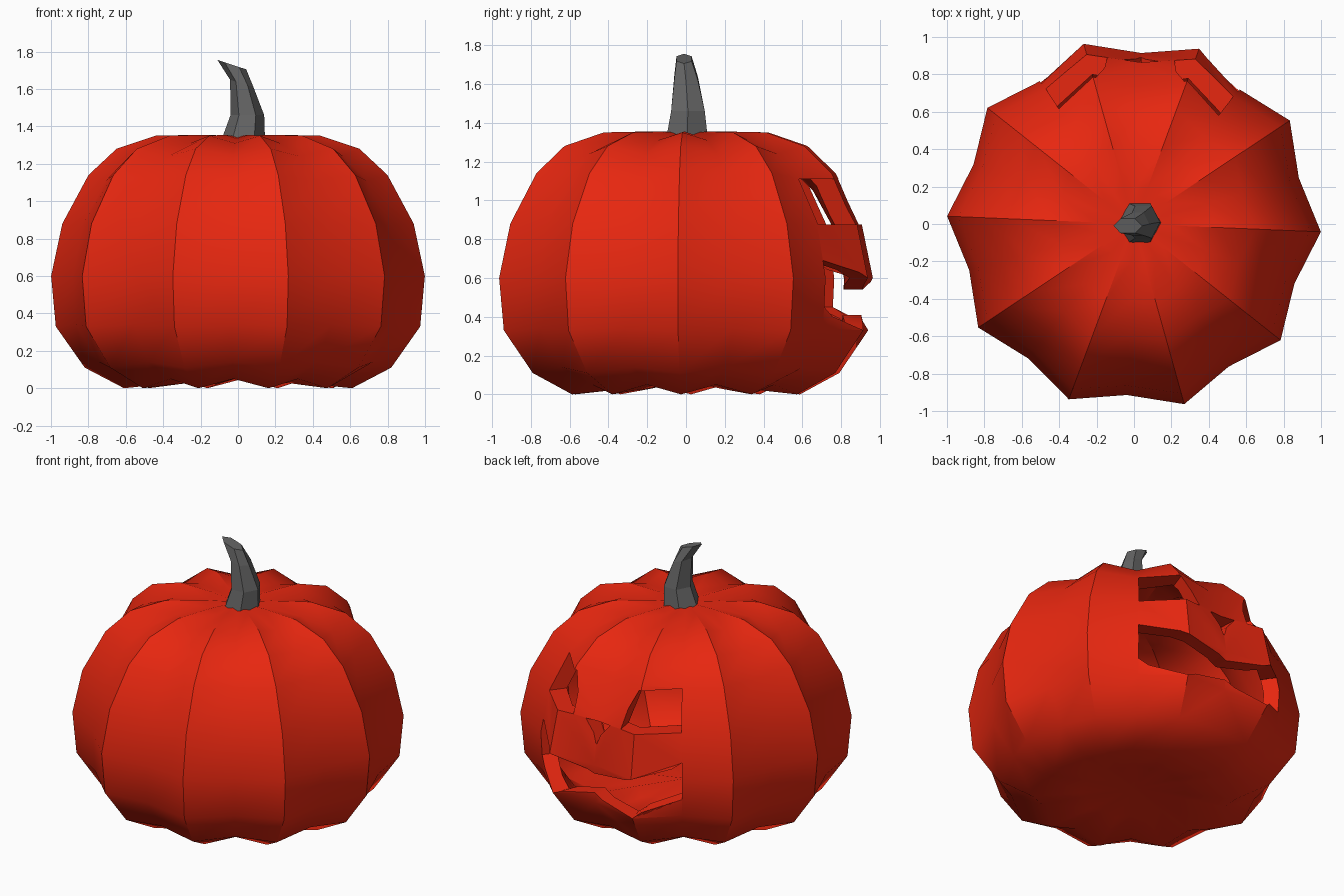
import bpy, bmesh
from math import sin, cos, radians, pi

cube = bpy.data.objects.get("Cube")
if cube:
    bpy.data.objects.remove(cube)

RIBS = 10
STEP = 360 / RIBS
RIDGE = -2.4            # azimuth of the first ridge
MID = RIDGE + 2.5 * STEP  # azimuth of the face centre


def material(name, color):
    mat = bpy.data.materials.new(name)
    mat.use_nodes = True
    mat.diffuse_color = color
    mat.node_tree.nodes["Principled BSDF"].inputs["Base Color"].default_value = color
    return mat


def make_object(name, bm, mat=None):
    bmesh.ops.recalc_face_normals(bm, faces=bm.faces)
    mesh = bpy.data.meshes.new(name)
    bm.to_mesh(mesh)
    bm.free()
    obj = bpy.data.objects.new(name, mesh)
    bpy.context.collection.objects.link(obj)
    if mat:
        mesh.materials.append(mat)
    return obj


def polar(r, az, z):
    return (r * cos(radians(az)), r * sin(radians(az)), z)


def bridge(bm, a, b):
    n = len(a)
    return [bm.faces.new((a[i], a[(i + 1) % n], b[(i + 1) % n], b[i])) for i in range(n)]


red = material("pumpkin red", (0.8, 0.02, 0.005, 1))
grey = material("stem grey", (0.13, 0.13, 0.13, 1))

# Ribbed shell: ridge and valley profiles as (radius, height), bottom to top
ridge = [(.32, .03), (.61, 0), (.82, .11), (.975, .33), (1, .6),
         (.94, .88), (.80, 1.14), (.65, 1.28), (.44, 1.35), (.2, 1.355)]
valley = [(.30, .06), (.58, .05), (.77, .14), (.90, .34), (.915, .6),
          (.865, .87), (.735, 1.11), (.60, 1.24), (.41, 1.31), (.19, 1.335)]
bm = bmesh.new()
rings = []
for out, dip in zip(ridge, valley):
    ring = []
    for i in range(2 * RIBS):
        r, z = dip if i % 2 else out
        ring.append(bm.verts.new(polar(r, RIDGE + i * STEP / 2, z)))
    rings.append(ring)
for a, b in zip(rings, rings[1:]):
    bridge(bm, a, b)
for ring, z in ((rings[0], .07), (rings[-1], 1.345)):
    pole = bm.verts.new((0, 0, z))
    for i in range(2 * RIBS):
        bm.faces.new((ring[i], ring[(i + 1) % (2 * RIBS)], pole))
pumpkin = make_object("pumpkin_shell", bm, red)
wall = pumpkin.modifiers.new("wall", 'SOLIDIFY')
wall.thickness = 0.1
wall.offset = -1


# Radial cutter between an upper and a lower line of (angle from face centre, height)
def cutter(name, top, bottom):
    bm = bmesh.new()
    cols = []
    for (ta, tz), (ba, bz) in zip(top, bottom):
        cols.append([bm.verts.new(polar(r, MID + a, z))
                     for r, a, z in ((.5, ta, tz), (1.2, ta, tz), (1.2, ba, bz), (.5, ba, bz))])
    for a, b in zip(cols, cols[1:]):
        bridge(bm, a, b)
    bm.faces.new(cols[0])
    bm.faces.new(cols[-1])
    obj = make_object(name, bm)
    obj.hide_render = True
    cut = pumpkin.modifiers.new(name, 'BOOLEAN')
    cut.operation = 'DIFFERENCE'
    cut.solver = 'EXACT'
    cut.object = obj
    return obj


cutters = []
for side, s in (("left", -1), ("right", 1)):
    cutters.append(cutter(side + "_eye_cutter",
                          [(s * 17, 1.11), (s * 35.5, 1.11)],
                          [(s * 11.5, .875), (s * 35.5, .875)]))
cutters.append(cutter("nose_cutter", [(-6, .87), (6, .87)], [(-.2, .73), (.2, .73)]))
angles = [-35.8, -18, 0, 18, 35.8]
cutters.append(cutter("mouth_cutter",
                      list(zip(angles, [.69, .6, .54, .6, .69])),
                      list(zip(angles, [.45, .33, .41, .33, .45]))))

# Bake the carved shell and drop the cutters
bpy.context.view_layer.update()
graph = bpy.context.evaluated_depsgraph_get()
carved = bpy.data.meshes.new_from_object(pumpkin.evaluated_get(graph))
pumpkin.modifiers.clear()
pumpkin.data = carved
for obj in cutters:
    bpy.data.objects.remove(obj)
carved.materials.clear()
carved.materials.append(red)
for p in carved.polygons:
    p.material_index = 0
bpy.ops.object.select_all(action='DESELECT')
pumpkin.select_set(True)
bpy.context.view_layer.objects.active = pumpkin
bpy.ops.object.shade_smooth_by_angle(angle=radians(36))

# Bent six-sided stem: centre x, centre y, height, x radius, y radius, slope along x
bm = bmesh.new()
rings = []
for cx, cy, z, rx, ry, slope in ((.025, .005, 1.31, .12, .125, 0),
                                 (.05, .01, 1.46, .09, .1, 0),
                                 (.02, 0, 1.63, .062, .07, -.3),
                                 (-.033, -.01, 1.73, .077, .045, -.33)):
    rings.append([bm.verts.new((cx + rx * cos(a), cy + ry * sin(a), z + slope * rx * cos(a)))
                  for a in (i * pi / 3 for i in range(6))])
for a, b in zip(rings, rings[1:]):
    bridge(bm, a, b)
bm.faces.new(rings[0])
bm.faces.new(rings[-1])
make_object("stem", bm, grey)
